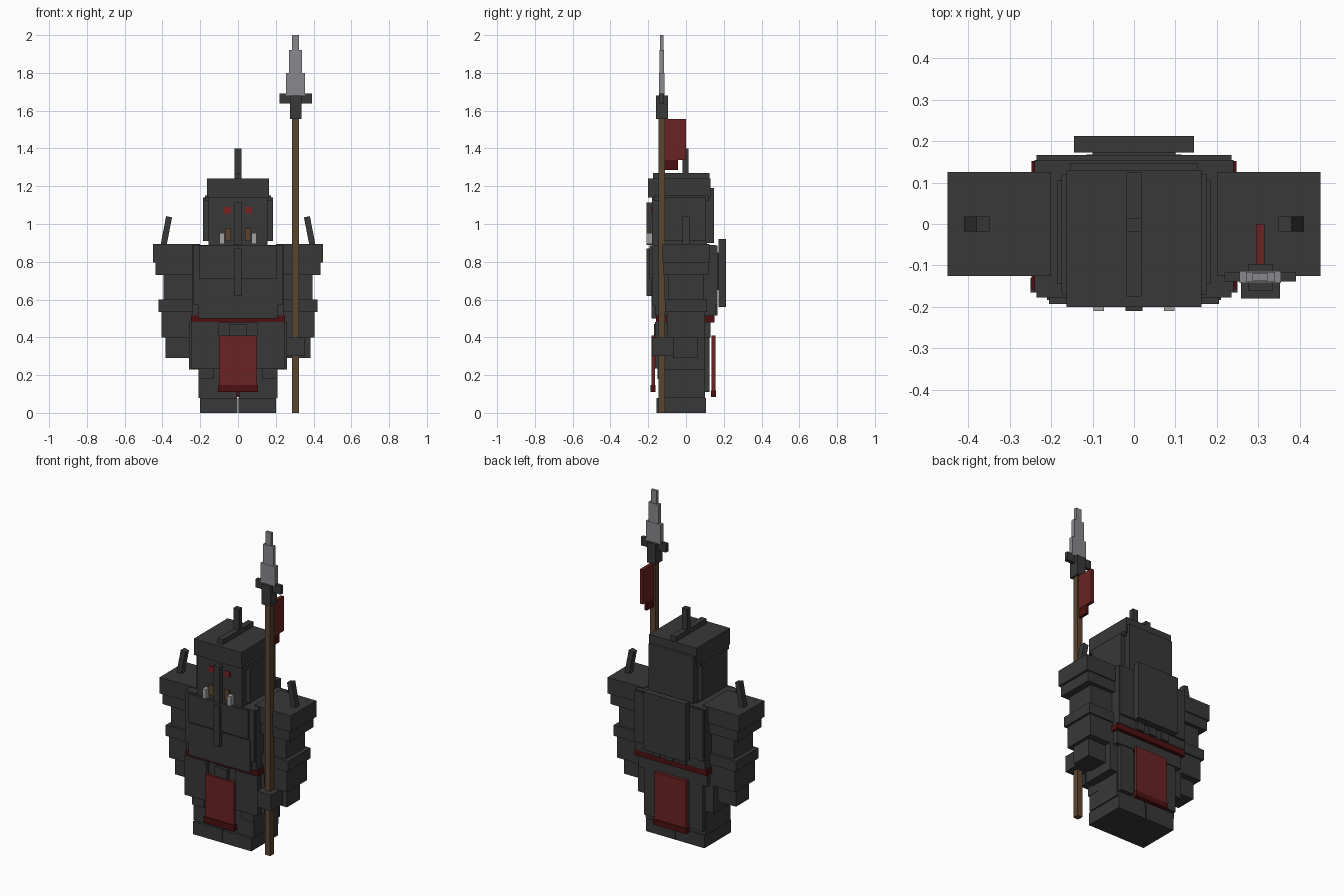
import bpy, bmesh, math
from mathutils import Matrix, Vector


def material(name, rgb):
    m = bpy.data.materials.new(name)
    m.diffuse_color = (*rgb, 1)
    return m


IRON = material("dark iron", (0.040, 0.040, 0.041))
RED = material("red cloth", (0.145, 0.016, 0.016))
DARK_RED = material("dark red trim", (0.075, 0.005, 0.005))
EYE = material("eye red", (0.2, 0.015, 0.015))
WOOD = material("brown wood", (0.105, 0.06, 0.03))
STEEL = material("steel", (0.25, 0.25, 0.27))
TUSK = material("pale tusk", (0.36, 0.36, 0.37))


def box(name, x, y, z, mat=IRON, tilt=0):
    """Box from (min, max) ranges, optionally tilted about the y axis."""
    lo, hi = Vector((x[0], y[0], z[0])), Vector((x[1], y[1], z[1]))
    bm = bmesh.new()
    bmesh.ops.create_cube(bm, size=1, matrix=Matrix.Diagonal((*(hi - lo), 1)))
    me = bpy.data.meshes.new(name)
    bm.to_mesh(me)
    bm.free()
    me.materials.append(mat)
    ob = bpy.data.objects.new(name, me)
    ob.location = (lo + hi) / 2
    ob.rotation_euler.y = tilt
    bpy.context.collection.objects.link(ob)


def mid(name, half, y, z, mat=IRON):
    box(name, (-half, half), y, z, mat)


def pair(name, x, y, z, mat=IRON, tilt=0):
    box("right_" + name, x, y, z, mat, tilt)
    box("left_" + name, (-x[1], -x[0]), y, z, mat, -tilt)


# legs and boots
pair("boot", (0.003, 0.2), (-0.155, 0.105), (0, 0.08))
pair("leg", (0.006, 0.208), (-0.14, 0.1), (0.08, 0.48))

# hip skirt plates
pair("hip_plate_front", (0.1, 0.25), (-0.165, -0.13), (0.235, 0.48))
pair("hip_plate_low", (0.13, 0.21), (-0.15, -0.065), (0.18, 0.24))
pair("hip_plate_side", (0.2, 0.26), (-0.11, 0.1), (0.23, 0.48))
pair("hip_plate_back", (0.11, 0.2), (0.1, 0.125), (0.11, 0.48))

# belt, buckle and hanging cloths
mid("waist", 0.235, (-0.14, 0.13), (0.4, 0.53))
mid("belt", 0.248, (-0.158, 0.152), (0.478, 0.515), DARK_RED)
mid("buckle", 0.045, (-0.17, -0.15), (0.41, 0.47))
mid("front_cloth", 0.1, (-0.182, -0.165), (0.145, 0.41), RED)
mid("front_cloth_trim", 0.105, (-0.188, -0.162), (0.11, 0.147), DARK_RED)
mid("back_cloth", 0.11, (0.135, 0.155), (0.115, 0.41), RED)
mid("back_cloth_trim", 0.115, (0.132, 0.16), (0.085, 0.118), DARK_RED)

# torso armour
mid("torso", 0.24, (-0.165, 0.155), (0.515, 0.89))
mid("breastplate", 0.235, (-0.178, 0.0), (0.57, 0.89))
mid("belly_plate", 0.21, (-0.183, -0.15), (0.5, 0.7))
mid("upper_chest_plate", 0.205, (-0.193, -0.15), (0.71, 0.885))
mid("chest_ridge", 0.02, (-0.21, -0.17), (0.62, 0.87))
mid("back_armour", 0.235, (0.1, 0.167), (0.57, 0.885))
mid("back_slab", 0.145, (0.172, 0.212), (0.56, 0.92))
mid("back_slab_mount", 0.1, (0.15, 0.18), (0.65, 0.85))
for i in (-1, 0, 1):
    box("back_tab", (i * 0.09 - 0.025, i * 0.09 + 0.025),
        (0.14, 0.168), (0.515, 0.6))

# head and helmet
mid("head", 0.155, (-0.18, 0.11), (0.89, 1.15))
mid("helmet_top", 0.163, (-0.2, 0.13), (1.14, 1.24))
mid("neck_guard", 0.155, (0.1, 0.147), (0.9, 1.19))
pair("cheek_plate", (0.14, 0.185), (-0.145, 0.105), (0.91, 1.14))
pair("cheek_rim", (0.14, 0.175), (-0.17, 0.12), (1.125, 1.15))
mid("nose_guard", 0.02, (-0.21, -0.17), (0.89, 1.115))
mid("crest_base", 0.018, (-0.175, 0.125), (1.23, 1.27))
mid("crest_spike", 0.018, (-0.018, 0.014), (1.26, 1.4))
pair("eye", (0.037, 0.073), (-0.186, -0.178), (1.055, 1.09), EYE)
pair("mouth_piece", (0.038, 0.07), (-0.188, -0.178), (0.91, 0.975), WOOD)
pair("tusk", (0.072, 0.098), (-0.21, -0.18), (0.893, 0.952), TUSK)

# shoulders and arms
pair("shoulder_top", (0.2, 0.45), (-0.125, 0.125), (0.795, 0.895))
pair("shoulder_lower", (0.23, 0.436), (-0.118, 0.118), (0.73, 0.8))
pair("shoulder_spike", (0.365, 0.397), (-0.018, 0.018), (0.87, 1.04),
     IRON, math.radians(-11))
pair("upper_arm", (0.235, 0.395), (-0.095, 0.095), (0.6, 0.735))
pair("elbow_guard", (0.235, 0.42), (-0.11, 0.11), (0.535, 0.6))
pair("forearm", (0.24, 0.405), (-0.1, 0.1), (0.4, 0.54))
pair("hand", (0.26, 0.385), (-0.07, 0.06), (0.29, 0.4))
box("spear_grip", (0.258, 0.353), (-0.18, -0.065), (0.3, 0.4))

# spear shaft, collar and stepped blade
SX, SY = 0.305, -0.128


def spear(name, hx, hy, z, mat):
    box(name, (SX - hx, SX + hx), (SY - hy, SY + hy), z, mat)


spear("spear_shaft", 0.018, 0.018, (0, 1.57), WOOD)
spear("spear_collar", 0.03, 0.032, (1.555, 1.68), IRON)
spear("spear_crossguard", 0.086, 0.011, (1.637, 1.69), IRON)
for hx, hy, z in ((0.05, 0.014, (1.68, 1.8)), (0.035, 0.012, (1.8, 1.92)),
                  (0.019, 0.009, (1.92, 2.0))):
    spear("spear_blade", hx, hy, z, STEEL)

# pennant behind the shaft
box("pennant", (0.295, 0.315), (-0.112, 0.0), (1.34, 1.555), RED)
box("pennant_tail", (0.297, 0.313), (-0.112, -0.042), (1.285, 1.34), DARK_RED)
